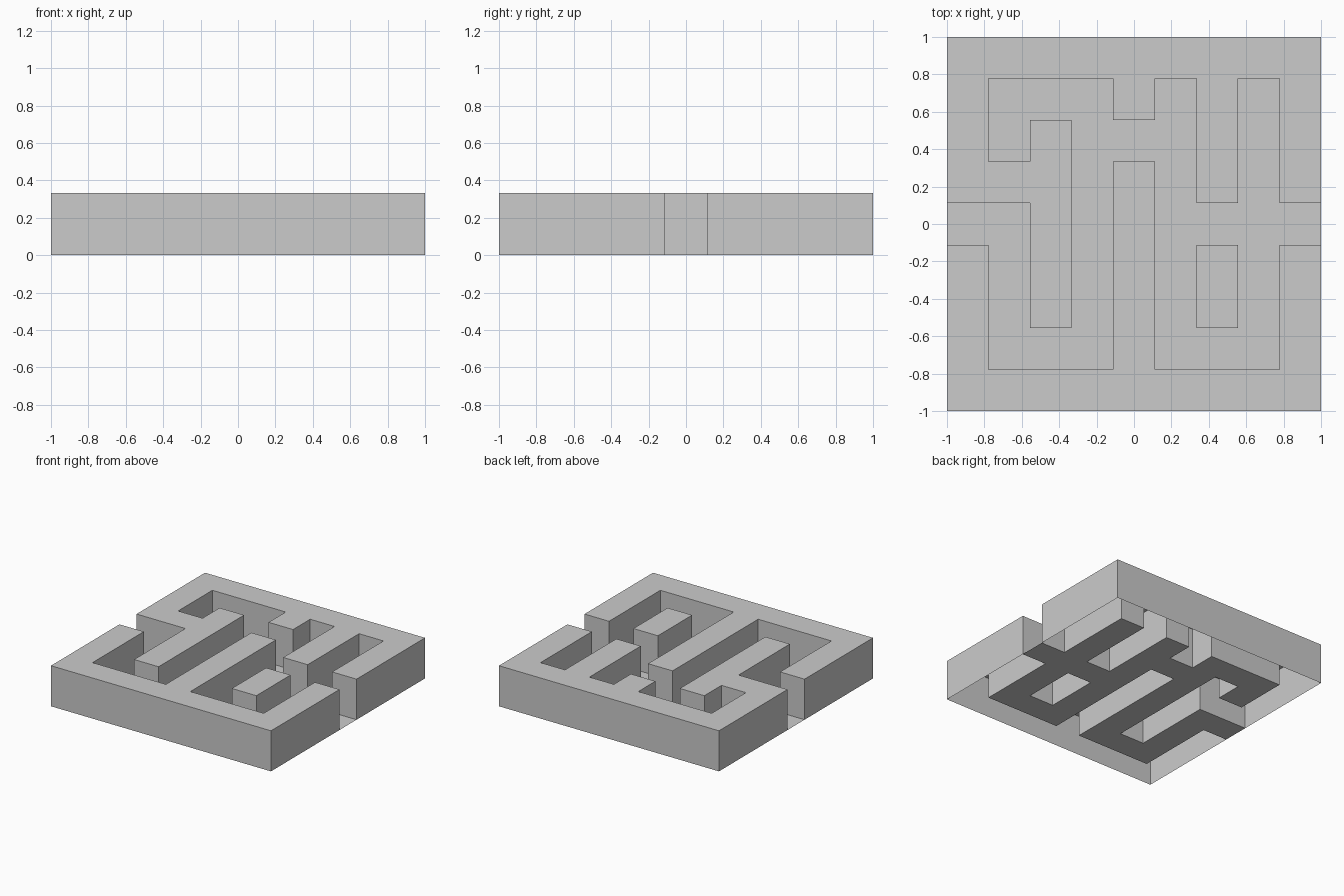
import bpy, bmesh
from math import radians

if "Cube" in bpy.data.objects:
    bpy.data.objects.remove(bpy.data.objects["Cube"])

HEIGHT = 1 / 3
# Maze plan seen from above, back row first: '#' is wall, '.' is corridor
PLAN = [
    "#########",
    "#...#.#.#",
    "#.#...#.#",
    "###.#.#.#",
    "..#.#....",
    "#.#.#.#.#",
    "#.#.#.#.#",
    "#...#...#",
    "#########",
]
N = len(PLAN)


def is_wall(face):
    c = face.calc_center_median()
    col = int((c.x + 1) / 2 * N)
    row = int((1 - c.y) / 2 * N)
    return PLAN[row][col] == "#"


# Flat sheet of cells; the corridor floor stays at z = 0
bm = bmesh.new()
bmesh.ops.create_grid(bm, x_segments=N, y_segments=N, size=1)

# Raise the wall cells, leaving them hollow and open underneath
walls = [f for f in bm.faces if is_wall(f)]
raised = bmesh.ops.extrude_face_region(bm, geom=walls)["geom"]
bmesh.ops.translate(bm, vec=(0, 0, HEIGHT),
                    verts=[g for g in raised if isinstance(g, bmesh.types.BMVert)])
under = [f for f in walls if f.is_valid and f.calc_center_median().z < 0.01]
bmesh.ops.delete(bm, geom=under, context='FACES')

# Merge the coplanar cells into clean flat faces
bmesh.ops.dissolve_limit(bm, angle_limit=radians(1),
                         verts=bm.verts[:], edges=bm.edges[:])

mesh = bpy.data.meshes.new("maze")
bm.to_mesh(mesh)
bm.free()
bpy.context.collection.objects.link(bpy.data.objects.new("maze", mesh))
